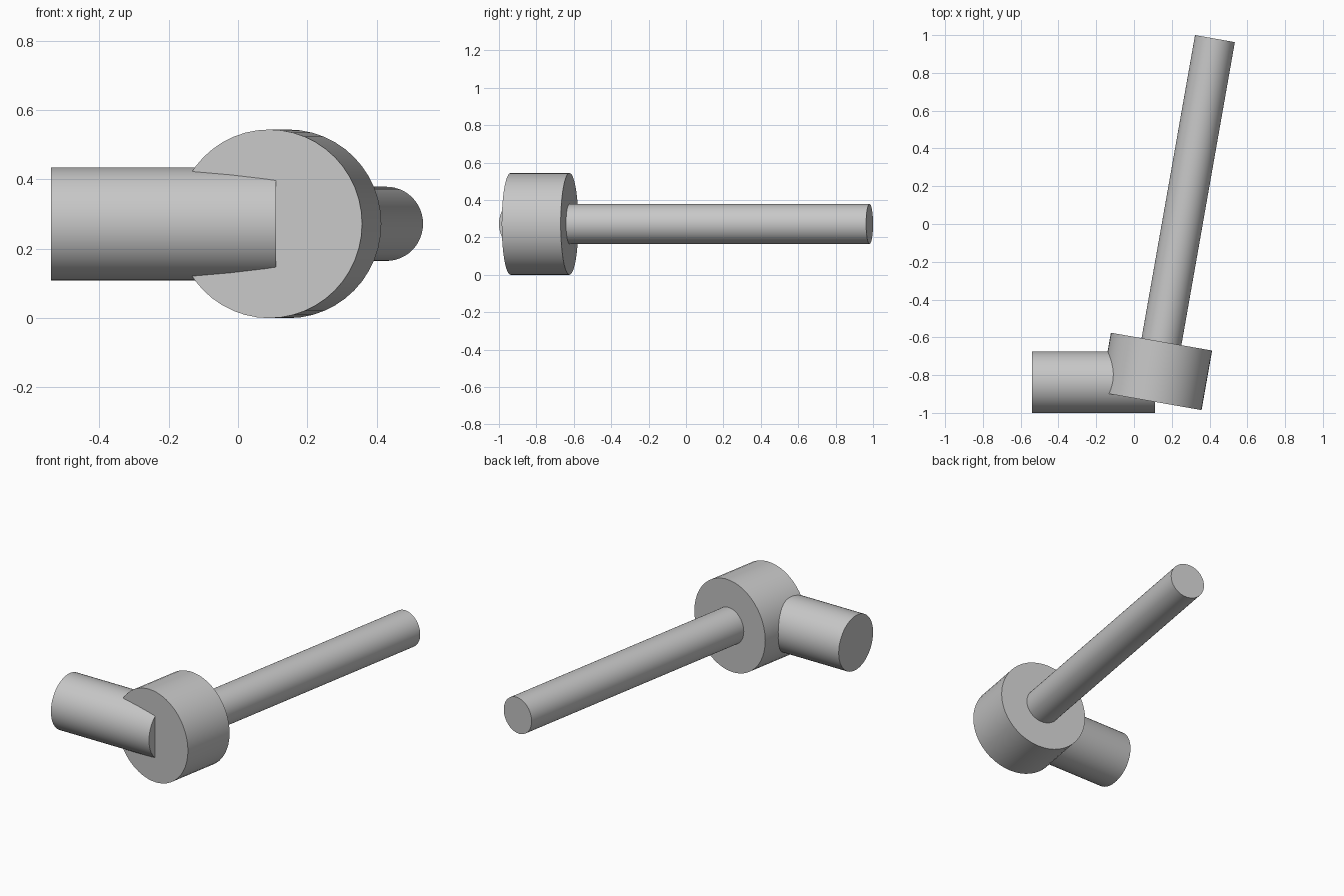
import bpy
import math
from mathutils import Vector

cube = bpy.data.objects.get("Cube")
if cube:
    bpy.data.objects.remove(cube, do_unlink=True)

# One plain grey for the whole model
grey = bpy.data.materials.new("plain grey")
grey.use_nodes = True
colour = (0.57, 0.57, 0.57, 1)
grey.diffuse_color = colour
grey.node_tree.nodes["Principled BSDF"].inputs["Base Color"].default_value = colour

AXIS_Z = 0.272
TILT = math.radians(10)
axis = Vector((math.sin(TILT), math.cos(TILT), 0))


def rod(name, start, end, radius):
    """Smooth capped cylinder between two points."""
    span = end - start
    bpy.ops.mesh.primitive_cylinder_add(
        vertices=48, radius=radius, depth=span.length,
        location=(start + end) / 2,
        rotation=span.to_track_quat('Z', 'Y').to_euler())
    obj = bpy.context.object
    obj.name = name
    obj.data.materials.append(grey)
    bpy.ops.object.shade_smooth_by_angle(angle=math.radians(30))
    return obj


# Thick round hub, turned slightly about the vertical
hub_front = Vector((0.09, -0.938, AXIS_Z))
hub_back = hub_front + axis * 0.32
rod("hub", hub_front, hub_back, 0.272)

# Long thin shaft behind the hub, on the same axis
rod("shaft", hub_back - axis * 0.02, hub_back + axis * 1.629, 0.107)

# Short side arm running into the hub
rod("side_arm", Vector((-0.54, -0.837, AXIS_Z)), Vector((0.11, -0.837, AXIS_Z)), 0.163)
